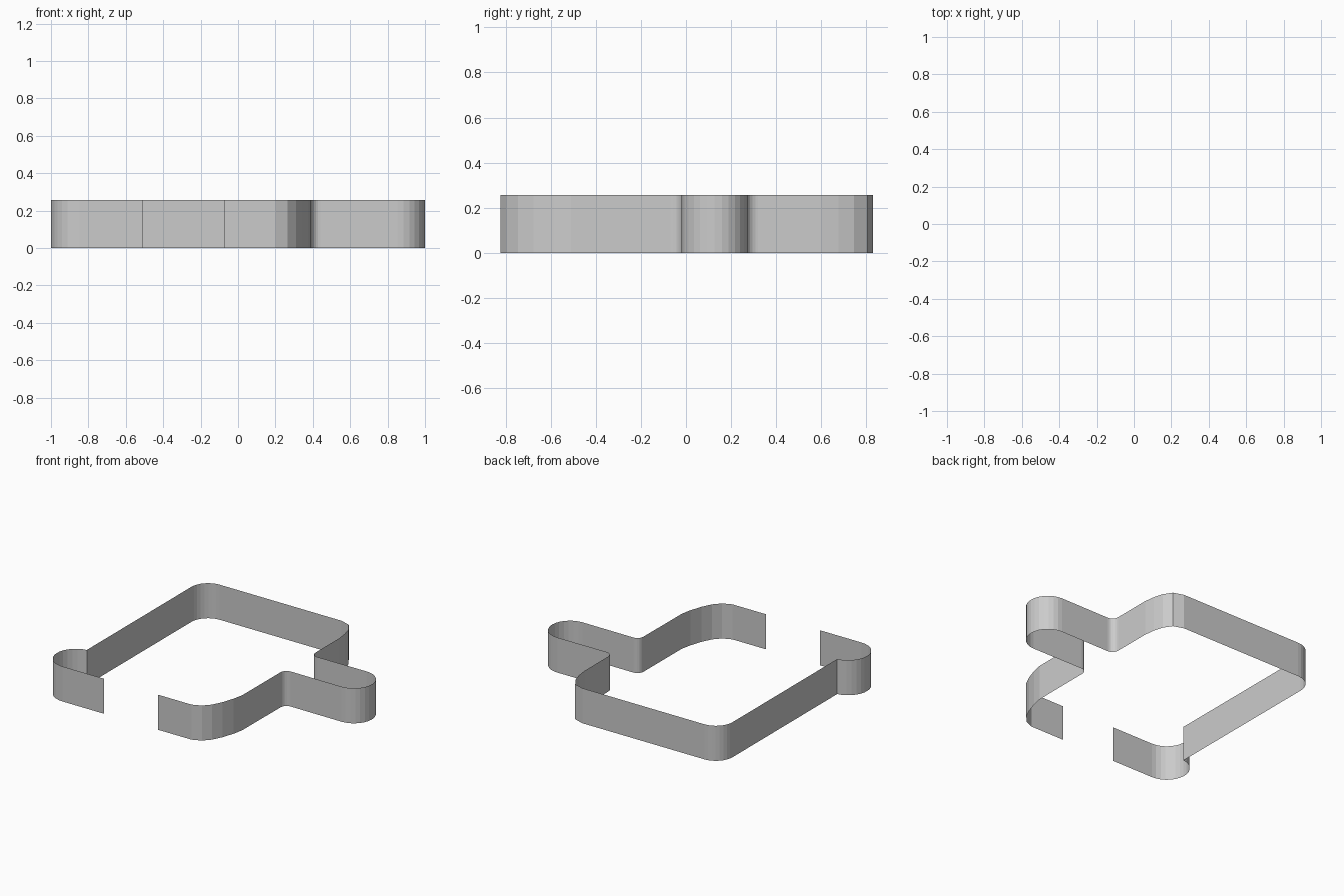
import bpy, bmesh, math

if "Cube" in bpy.data.objects:
    bpy.data.objects.remove(bpy.data.objects["Cube"])

HEIGHT = 0.257


def arc(cx, cy, rx, ry, a0, a1, n):
    """Points along an elliptical arc, angles in degrees."""
    pts = []
    for i in range(n + 1):
        a = math.radians(a0 + (a1 - a0) * i / n)
        pts.append((cx + rx * math.cos(a), cy + ry * math.sin(a)))
    return pts


def wall(name, path):
    """Thin upright sheet following a plan path."""
    bm = bmesh.new()
    low = [bm.verts.new((x, y, 0)) for x, y in path]
    high = [bm.verts.new((x, y, HEIGHT)) for x, y in path]
    for i in range(len(path) - 1):
        bm.faces.new((low[i], high[i], high[i + 1], low[i + 1]))
    mesh = bpy.data.meshes.new(name)
    bm.to_mesh(mesh)
    bm.free()
    obj = bpy.data.objects.new(name, mesh)
    bpy.context.collection.objects.link(obj)
    return obj


# Short front panel left of the opening
wall("front_left_panel", [(-0.51, -0.823), (-0.64, -0.823)])

# Main wall, clockwise from the panel to the right of the opening
path = [(-0.64, -0.823)]
# round bulge at the front left corner
path += arc(-0.847, -0.67, 0.153, 0.153, 270, 96, 14)
# straight left side, rounded back left corner
path += [(-0.864, -0.517)]
path += arc(-0.729, 0.694, 0.135, 0.135, 180, 90, 8)
# back wall and uneven back right corner
path += [(0.26, 0.829), (0.335, 0.805), (0.375, 0.745), (0.395, 0.675), (0.405, 0.60)]
# inner fillet, right-hand rounded arm, inner fillet
path += arc(0.455, 0.32, 0.05, 0.05, 180, 270, 6)
path += arc(0.853, 0.126, 0.146, 0.146, 90, -90, 14)
path += arc(0.44, -0.068, 0.048, 0.05, 90, 180, 6)
# right side sweeping into the front wall
path += [(0.39, -0.51), (0.375, -0.585), (0.345, -0.675), (0.31, -0.745),
         (0.265, -0.795), (0.20, -0.823), (-0.073, -0.823)]
wall("main_wall", path)
